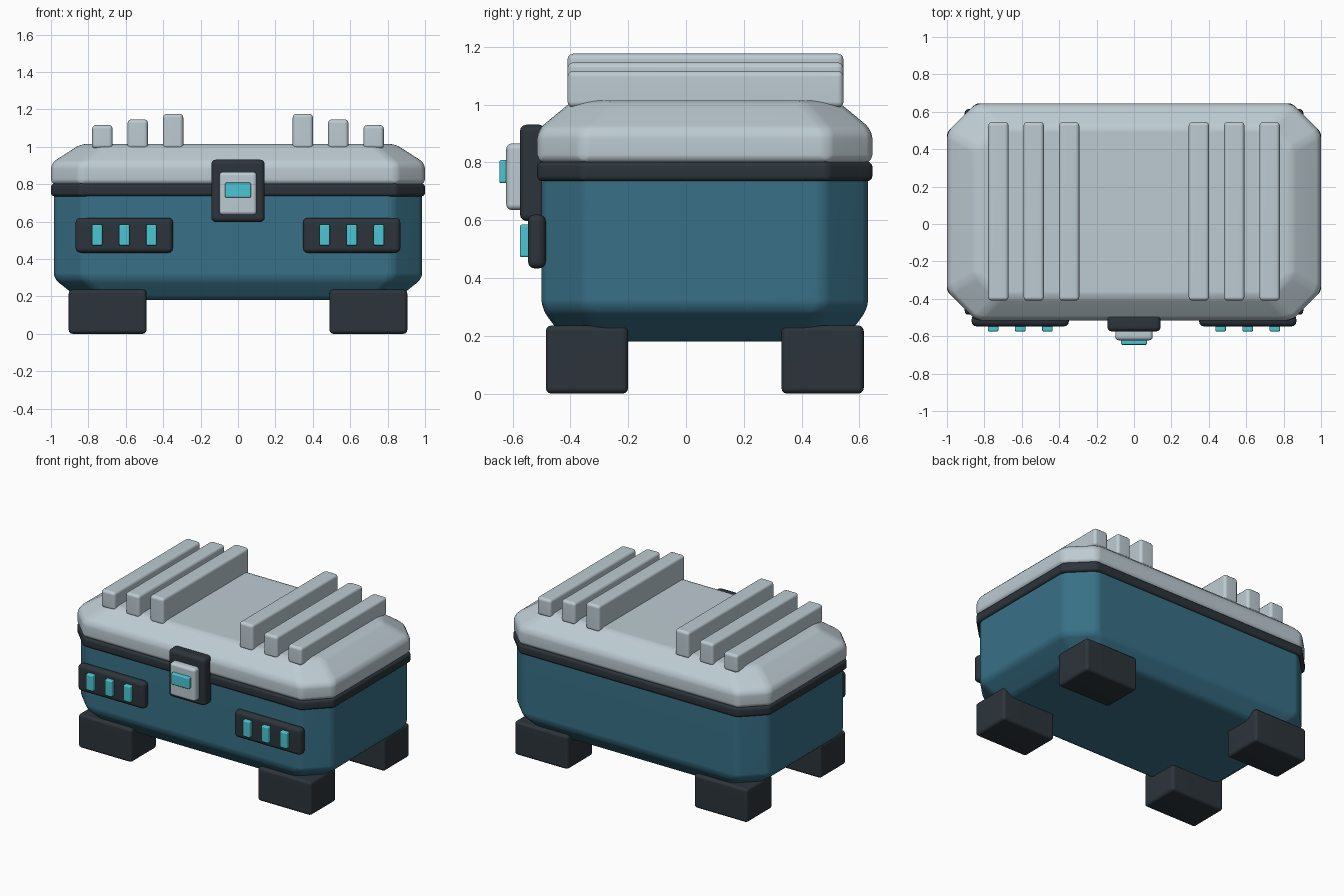
import bpy
import bmesh

if "Cube" in bpy.data.objects:
    bpy.data.objects.remove(bpy.data.objects["Cube"], do_unlink=True)


def material(name, rgb):
    """Flat material from 0-255 display values, stored as linear."""
    lin = [((c / 255 + 0.055) / 1.055) ** 2.4 for c in rgb]
    mat = bpy.data.materials.new(name)
    mat.use_nodes = True
    mat.diffuse_color = (*lin, 1)
    bsdf = mat.node_tree.nodes["Principled BSDF"]
    bsdf.inputs["Base Color"].default_value = (*lin, 1)
    bsdf.inputs["Roughness"].default_value = 0.6
    return mat


PALE = material("pale grey", (189, 203, 210))
TEAL = material("deep teal", (56, 112, 135))
DARK = material("charcoal", (44, 52, 59))
CYAN = material("bright cyan", (75, 198, 212))


def finish(bm, name, mat, bevel):
    """Round the edges and turn the bmesh into a smooth object."""
    bmesh.ops.recalc_face_normals(bm, faces=bm.faces[:])
    bmesh.ops.bevel(bm, geom=bm.edges[:], offset=bevel, segments=3,
                    profile=0.5, affect='EDGES', clamp_overlap=True)
    mesh = bpy.data.meshes.new(name)
    bm.to_mesh(mesh)
    bm.free()
    mesh.materials.append(mat)
    mesh.shade_smooth()
    obj = bpy.data.objects.new(name, mesh)
    bpy.context.collection.objects.link(obj)
    weighted = obj.modifiers.new("flat faces", 'WEIGHTED_NORMAL')
    weighted.keep_sharp = True
    return obj


def box(name, mat, x, y, z, bevel=0.02):
    """Rounded box from (min, max) ranges."""
    bm = bmesh.new()
    bmesh.ops.create_cube(bm, size=1)
    for v in bm.verts:
        v.co = [lo + (c + 0.5) * (hi - lo) for c, (lo, hi) in zip(v.co, (x, y, z))]
    return finish(bm, name, mat, bevel)


def octagon_shell(name, mat, rings, bevel):
    """Stack of cut-corner rectangles: (half x, half y, corner cut, z)."""
    bm = bmesh.new()
    loops = []
    for hx, hy, cut, z in rings:
        outline = []
        for sx, sy in ((1, 1), (-1, 1), (-1, -1), (1, -1)):
            pair = [(sx * hx, sy * (hy - cut)), (sx * (hx - cut), sy * hy)]
            outline += pair if sx * sy > 0 else pair[::-1]
        loops.append([bm.verts.new((px, py + CENTRE_Y, z)) for px, py in outline])
    for low, high in zip(loops, loops[1:]):
        for i in range(8):
            j = (i + 1) % 8
            bm.faces.new((low[i], low[j], high[j], high[i]))
    bm.faces.new(loops[0][::-1])
    bm.faces.new(loops[-1])
    return finish(bm, name, mat, bevel)


CENTRE_Y = 0.065

# Case: tub, seal band and tapered lid
octagon_shell("body", TEAL, [(0.84, 0.48, 0.13, 0.18), (0.985, 0.565, 0.155, 0.295),
                             (0.985, 0.565, 0.155, 0.78)], 0.03)
octagon_shell("seal_band", DARK, [(1, 0.58, 0.155, 0.735), (1, 0.58, 0.155, 0.803)], 0.018)
octagon_shell("lid", PALE, [(1, 0.58, 0.155, 0.797), (1, 0.58, 0.155, 0.912),
                            (0.84, 0.455, 0.12, 1.015)], 0.03)

# Mirrored parts
for side, s in (("left", 1), ("right", -1)):
    def span(centre, width):
        return (s * centre - width / 2, s * centre + width / 2)

    # Feet
    for end, y in (("front", (-0.485, -0.2)), ("back", (0.33, 0.615))):
        box(f"{end}_{side}_foot", DARK, span(0.697, 0.416), y, (0, 0.236))

    # Lid ribs, stepping down outwards
    for i in range(3):
        box(f"{side}_rib_{i + 1}", PALE, span(0.347 + 0.189 * i, 0.109),
            (-0.41, 0.545), (0.99, 1.176 - 0.03 * i))

    # Front lamp panels
    box(f"{side}_lamp_panel", DARK, span(0.608, 0.52), (-0.547, -0.485),
        (0.433, 0.62), 0.025)
    for i in range(3):
        box(f"{side}_lamp_{i + 1}", CYAN, span(0.463 + 0.145 * i, 0.056),
            (-0.575, -0.52), (0.472, 0.585), 0.008)

# Latch
box("latch_plate", DARK, (-0.143, 0.143), (-0.575, -0.485), (0.597, 0.931), 0.025)
box("latch_clasp", PALE, (-0.1, 0.1), (-0.622, -0.55), (0.635, 0.866), 0.02)
box("latch_button", CYAN, (-0.07, 0.07), (-0.646, -0.6), (0.728, 0.808), 0.008)
